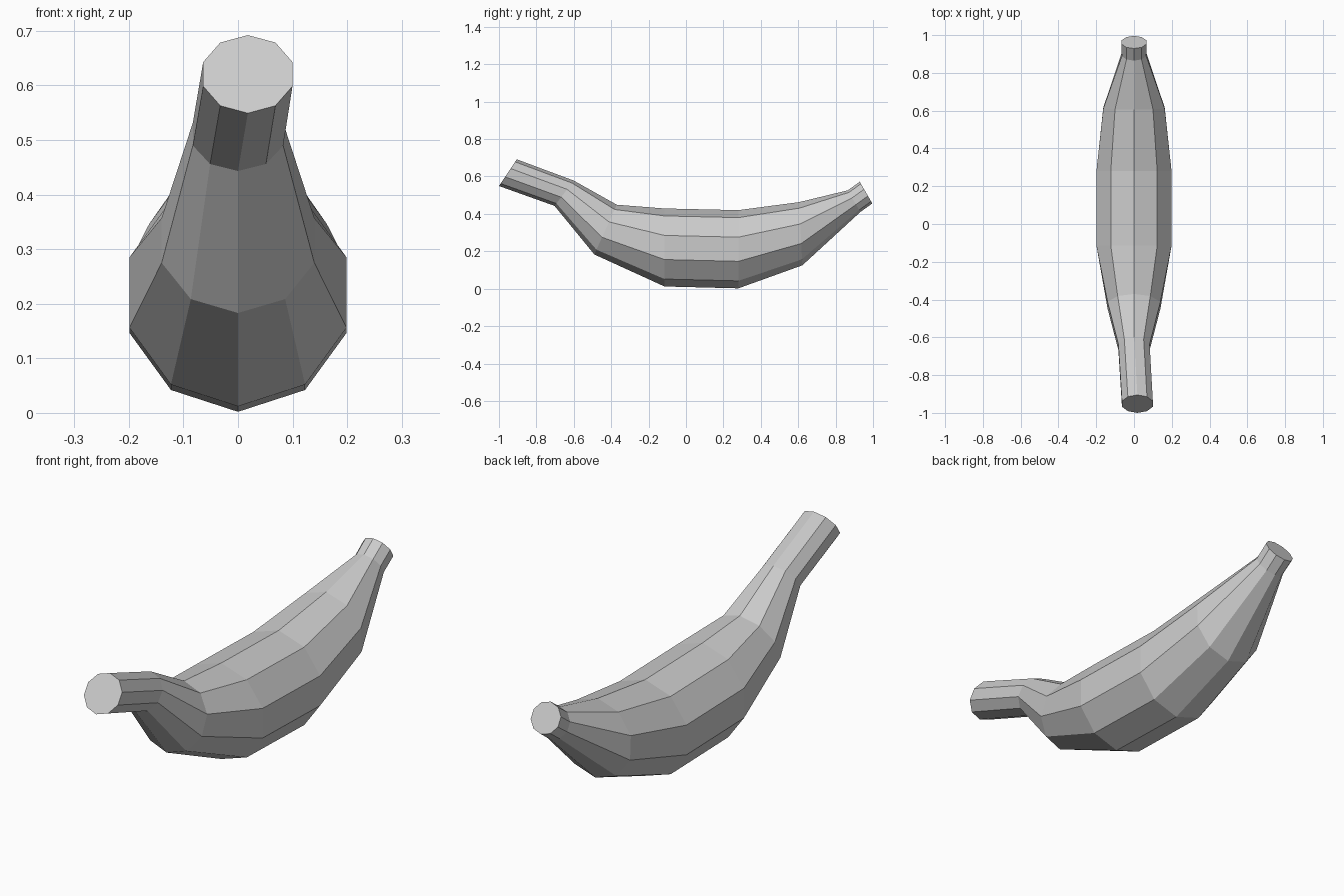
import bpy, bmesh
from math import sin, cos, pi
from mathutils import Vector

if "Cube" in bpy.data.objects:
    bpy.data.objects.remove(bpy.data.objects["Cube"])

SIDES = 10

# Cross-sections, stem to tip: centre x, half width, top (y, z), bottom (y, z)
RINGS = [
    (0.018, 0.086, (-0.905, 0.692), (-1.0, 0.549)),
    (0.0, 0.087, (-0.60, 0.578), (-0.703, 0.443)),
    (0.0, 0.147, (-0.37, 0.449), (-0.49, 0.183)),
    (0.0, 0.209, (-0.115, 0.429), (-0.115, 0.012)),
    (0.0, 0.209, (0.28, 0.42), (0.28, 0.002)),
    (0.0, 0.171, (0.605, 0.463), (0.622, 0.125)),
    (0.0, 0.068, (0.865, 0.526), (0.932, 0.41)),
    (0.0, 0.069, (0.929, 0.572), (0.996, 0.456)),
]


def add_ring(bm, cx, half, top, bottom):
    top, bottom = Vector((cx, *top)), Vector((cx, *bottom))
    centre, up = (top + bottom) / 2, (top - bottom) / 2
    side = Vector((half, 0, 0))
    angles = [2 * pi * i / SIDES for i in range(SIDES)]
    return [bm.verts.new(centre + up * cos(a) + side * sin(a)) for a in angles]


# Banana body: skin between the cross-sections, flat caps at stem and tip
bm = bmesh.new()
rings = [add_ring(bm, *r) for r in RINGS]
for a, b in zip(rings, rings[1:]):
    for i in range(SIDES):
        j = (i + 1) % SIDES
        bm.faces.new((a[i], a[j], b[j], b[i]))
bm.faces.new(rings[0])
bm.faces.new(rings[-1])
bmesh.ops.recalc_face_normals(bm, faces=bm.faces)

mesh = bpy.data.meshes.new("banana")
bm.to_mesh(mesh)
bm.free()
bpy.context.collection.objects.link(bpy.data.objects.new("banana", mesh))
